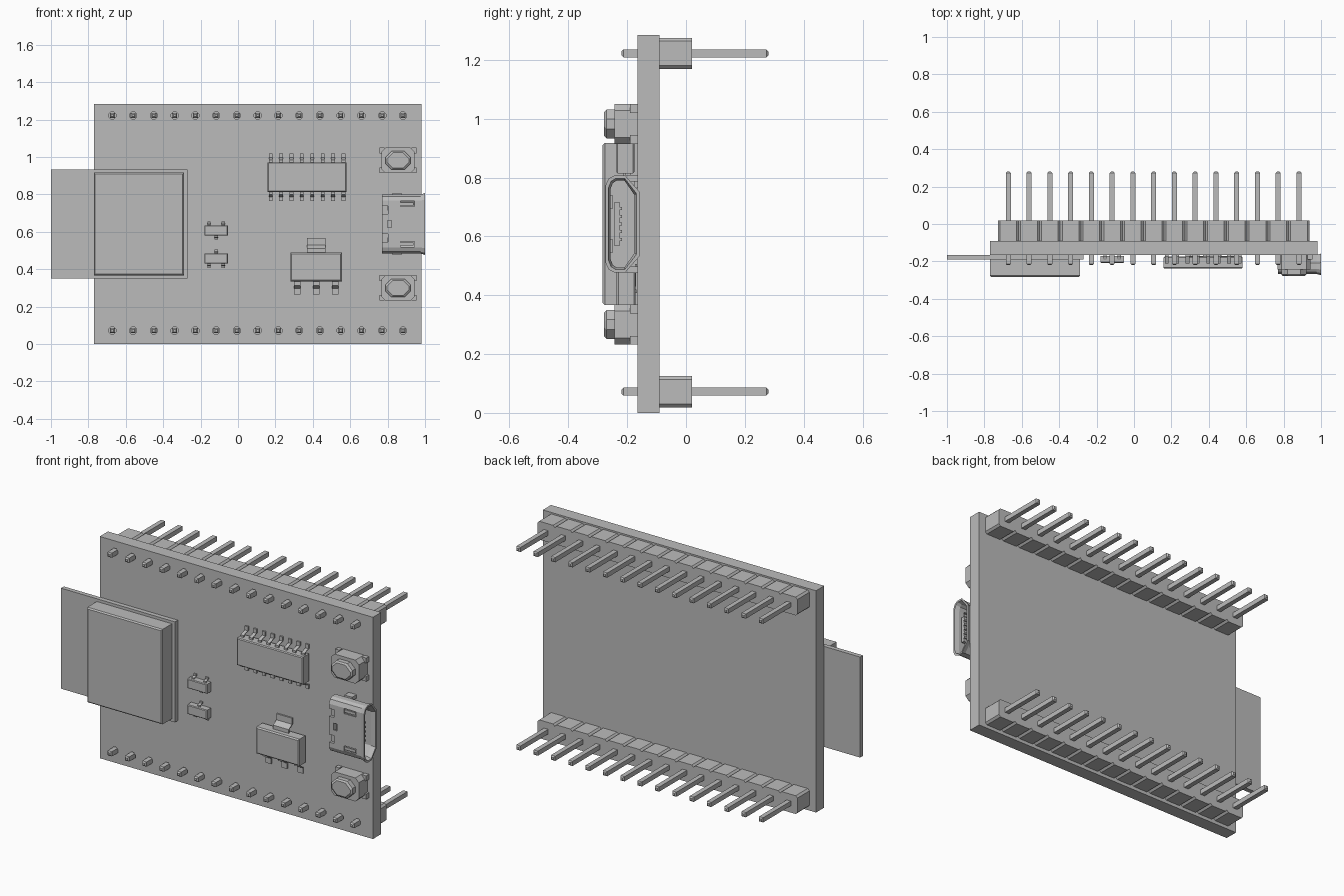
import bpy, bmesh
from mathutils import Vector

cube = bpy.data.objects.get("Cube")
if cube:
    bpy.data.objects.remove(cube, do_unlink=True)

grey = bpy.data.materials.new("plain grey")
grey.use_nodes = True
COLOUR = (0.5, 0.5, 0.5, 1)
grey.diffuse_color = COLOUR
grey.node_tree.nodes["Principled BSDF"].inputs["Base Color"].default_value = COLOUR


def loft(bm, rings):
    """Join equal-length rings of points and cap both ends."""
    loops = [[bm.verts.new(p) for p in ring] for ring in rings]
    n = len(loops[0])
    for a, b in zip(loops, loops[1:]):
        for i in range(n):
            j = (i + 1) % n
            bm.faces.new((a[i], a[j], b[j], b[i]))
    bm.faces.new(loops[0][::-1])
    bm.faces.new(loops[-1])


def rect(cx, cz, w, h, cut=0.0):
    """Rectangle outline in x, z with optional cut corners."""
    w, h = w / 2, h / 2
    if not cut:
        return [(cx - w, cz - h), (cx + w, cz - h), (cx + w, cz + h), (cx - w, cz + h)]
    return [(cx + x, cz + z) for x, z in (
        (cut - w, -h), (w - cut, -h), (w, cut - h), (w, h - cut),
        (w - cut, h), (cut - w, h), (-w, h - cut), (-w, cut - h))]


def block(bm, cx, cz, w, h, y0, y1, cut=0.0, front=0.0, back=0.0):
    """Block from y0 (front) to y1 (back), optionally with chamfered ends."""
    levels = [(y0, front)] + ([(y0 + front, 0)] if front else [])
    levels += ([(y1 - back, 0)] if back else []) + [(y1, back)]
    loft(bm, [[(x, y, z) for x, z in rect(cx, cz, w - 2 * s, h - 2 * s, cut)]
              for y, s in levels])


def lead(bm, cx, z_body, direction, reach, width, y_body, thick=0.009):
    """Bent gull-wing lead leaving a chip along +z or -z."""
    path = ((-0.01, y_body), (0.3 * reach, y_body), (0.55 * reach, -0.17), (reach, -0.17))
    side = [(z_body + direction * d, y) for d, y in path]
    shape = [(z, y - thick / 2) for z, y in side]
    shape += [(z, y + thick / 2) for z, y in reversed(side)]
    loft(bm, [[(cx + s * width / 2, y, z) for z, y in shape] for s in (-1, 1)])


def finish(bm, name):
    bmesh.ops.recalc_face_normals(bm, faces=bm.faces)
    mesh = bpy.data.meshes.new(name)
    bm.to_mesh(mesh)
    bm.free()
    mesh.materials.append(grey)
    obj = bpy.data.objects.new(name, mesh)
    bpy.context.collection.objects.link(obj)
    return obj


def cut_with(obj, cutter):
    cutter.hide_render = True
    cutter.hide_set(True)
    cutter.display_type = 'WIRE'
    mod = obj.modifiers.new("openings", 'BOOLEAN')
    mod.operation = 'DIFFERENCE'
    mod.solver = 'EXACT'
    mod.object = cutter


PIN_X = [-0.672 + 0.111 * i for i in range(15)]
ROWS = {"lower": 0.072, "upper": 1.222}
BOARD_FRONT, BOARD_BACK = -0.165, -0.09

# Main board with a shallow round recess at each pin
bm = bmesh.new()
block(bm, 0.105, 0.642, 1.75, 1.284, BOARD_FRONT, BOARD_BACK)
board = finish(bm, "main_board")
bm = bmesh.new()
for z in ROWS.values():
    for x in PIN_X:
        block(bm, x, z, 0.038, 0.038, -0.18, -0.11, cut=0.011)
cut_with(board, finish(bm, "pin_hole_cutter"))

# Header strips and pins
for row, z in ROWS.items():
    bm = bmesh.new()
    for x in PIN_X:
        block(bm, x, z, 0.111, 0.106, BOARD_BACK, 0.02, cut=0.011)
    finish(bm, row + "_header_strip")
    bm = bmesh.new()
    for x in PIN_X:
        block(bm, x, z, 0.027, 0.027, -0.22, 0.28, front=0.007, back=0.007)
    finish(bm, row + "_header_pins")

# Wireless module: overhanging carrier and metal shield
bm = bmesh.new()
block(bm, -0.635, 0.642, 0.73, 0.582, -0.191, BOARD_FRONT)
finish(bm, "module_carrier")
bm = bmesh.new()
block(bm, -0.53, 0.642, 0.482, 0.55, -0.283, -0.191, front=0.007)
finish(bm, "module_shield")

# Sixteen-lead chip
bm = bmesh.new()
block(bm, 0.369, 0.893, 0.424, 0.158, -0.237, -0.175, front=0.005, back=0.005)
finish(bm, "long_chip_body")
bm = bmesh.new()
for i in range(8):
    for z, d in ((0.968, 1), (0.816, -1)):
        lead(bm, 0.175 + 0.0555 * i, z, d, 0.052, 0.02, -0.208)
finish(bm, "long_chip_leads")

# Regulator with three leads and a wide tab
bm = bmesh.new()
block(bm, 0.418, 0.412, 0.276, 0.155, -0.237, -0.172, front=0.007, back=0.005)
finish(bm, "regulator_body")
bm = bmesh.new()
lead(bm, 0.418, 0.488, 1, 0.078, 0.1, -0.2)
for x in (0.316, 0.418, 0.52):
    lead(bm, x, 0.336, -1, 0.072, 0.034, -0.2)
finish(bm, "regulator_leads")

# Two small transistors, mirrored vertically
for name, z, d in (("upper", 0.607, 1), ("lower", 0.457, -1)):
    bm = bmesh.new()
    block(bm, -0.117, z, 0.126, 0.055, -0.208, -0.17, front=0.004)
    finish(bm, name + "_transistor_body")
    bm = bmesh.new()
    for x in (-0.155, -0.079):
        lead(bm, x, z + d * 0.027, d, 0.022, 0.018, -0.188, 0.007)
    lead(bm, -0.117, z - d * 0.027, -d, 0.022, 0.018, -0.188, 0.007)
    finish(bm, name + "_transistor_leads")

# Push buttons
for name, z in (("lower", 0.3), ("upper", 0.982)):
    bm = bmesh.new()
    block(bm, 0.855, z, 0.178, 0.136, -0.243, BOARD_FRONT, cut=0.022)
    finish(bm, name + "_button_base")
    bm = bmesh.new()
    for sx in (-1, 1):
        for sz in (-1, 1):
            block(bm, 0.855 + sx * 0.086, z + sz * 0.053, 0.026, 0.03, -0.19, BOARD_FRONT)
    finish(bm, name + "_button_legs")
    bm = bmesh.new()
    block(bm, 0.855, z, 0.134, 0.098, -0.278, -0.243, cut=0.032, front=0.008)
    finish(bm, name + "_button_cap")

# Socket shell: hollow loft with a flared mouth
HALF = ((-0.267, 0.125), (-0.257, 0.148), (-0.24, 0.158), (-0.208, 0.158), (-0.165, 0.105))
MID_Y, MID_Z = -0.216, 0.642


def socket_ring(x, inset):
    fy, fz = 1 - inset / 0.051, 1 - inset / 0.158
    outline = [(y, h) for y, h in HALF] + [(y, -h) for y, h in reversed(HALF)]
    return [Vector((x, MID_Y + (y - MID_Y) * fy, MID_Z + h * fz)) for y, h in outline]


bm = bmesh.new()
loft(bm, [socket_ring(x, s) for x, s in (
    (0.77, 0), (0.975, 0), (1.0, -0.007), (1.0, 0.003), (0.975, 0.01), (0.8, 0.01))])
shell = finish(bm, "socket_shell")
bm = bmesh.new()
for d in (-1, 1):
    block(bm, 0.905, MID_Z + d * 0.108, 0.075, 0.03, -0.29, -0.25)
    block(bm, 0.785, MID_Z + d * 0.075, 0.035, 0.045, -0.29, -0.25)
block(bm, 0.81, MID_Z, 0.02, 0.04, -0.29, -0.25)
cut_with(shell, finish(bm, "socket_slot_cutter"))

# Socket springs, tongue, contacts and side feet
bm = bmesh.new()
for d in (-1, 1):
    block(bm, 0.9, MID_Z + d * 0.108, 0.078, 0.016, -0.265, -0.257)
finish(bm, "socket_springs")
bm = bmesh.new()
block(bm, 0.885, MID_Z, 0.17, 0.15, -0.243, -0.226)
finish(bm, "socket_tongue")
bm = bmesh.new()
for i in range(5):
    block(bm, 0.89, MID_Z + 0.026 * (i - 2), 0.165, 0.01, -0.226, -0.218)
finish(bm, "socket_contacts")
bm = bmesh.new()
for d in (-1, 1):
    block(bm, 0.85, MID_Z + d * 0.155, 0.05, 0.022, -0.205, BOARD_FRONT)
finish(bm, "socket_feet")
